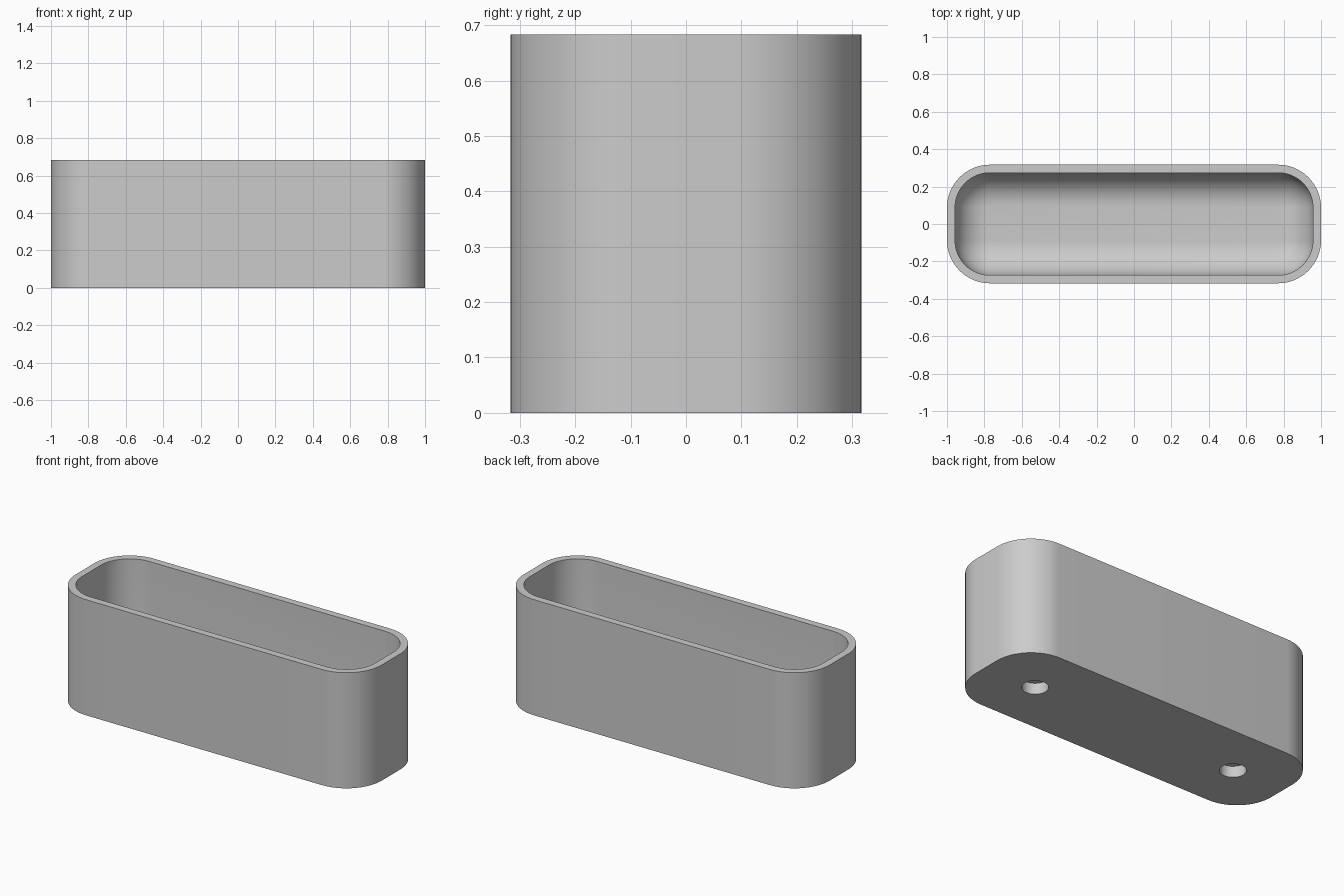
import bpy
import bmesh
from math import pi, sin, cos, radians

cube = bpy.data.objects.get("Cube")
if cube:
    bpy.data.objects.remove(cube, do_unlink=True)

HALF_X, HALF_Y, HEIGHT = 1.0, 0.317, 0.683
CORNER = 0.23        # outer corner radius
WALL = 0.043         # wall thickness
FLOOR = 0.11         # floor thickness
FILLET = 0.18        # rounding between inner wall and floor
HOLE_X, HOLE_R, HOLE_DEPTH = 0.67, 0.07, 0.065
SEGS = 16

grey = bpy.data.materials.new("plain grey")
grey.use_nodes = True
colour = (0.6, 0.6, 0.6, 1)
grey.diffuse_color = colour
grey.node_tree.nodes["Principled BSDF"].inputs["Base Color"].default_value = colour


def rounded_ring(bm, inset, z):
    """Ring of vertices along a rounded rectangle, inset from the outer outline."""
    r = CORNER - inset
    cx, cy = HALF_X - CORNER, HALF_Y - CORNER
    verts = []
    for q, (sx, sy) in enumerate([(1, 1), (-1, 1), (-1, -1), (1, -1)]):
        for i in range(SEGS + 1):
            a = (q + i / SEGS) * pi / 2
            verts.append(bm.verts.new((sx * cx + r * cos(a), sy * cy + r * sin(a), z)))
    return verts


# Trough body: outer wall, flat rim, inner wall, rounded floor
bm = bmesh.new()
levels = [(0, 0), (0, HEIGHT), (WALL, HEIGHT)]
for i in range(13):
    a = i / 12 * pi / 2
    levels.append((WALL + FILLET * (1 - cos(a)), FLOOR + FILLET * (1 - sin(a))))
rings = [rounded_ring(bm, inset, z) for inset, z in levels]
n = len(rings[0])
for low, high in zip(rings, rings[1:]):
    for i in range(n):
        j = (i + 1) % n
        bm.faces.new((low[i], low[j], high[j], high[i]))
bm.faces.new(rings[0][::-1])
bm.faces.new(rings[-1])
bmesh.ops.recalc_face_normals(bm, faces=bm.faces)
mesh = bpy.data.meshes.new("trough")
bm.to_mesh(mesh)
bm.free()
mesh.materials.append(grey)
trough = bpy.data.objects.new("trough", mesh)
bpy.context.collection.objects.link(trough)

# Two blind round holes in the underside
for side in (-1, 1):
    bpy.ops.mesh.primitive_cylinder_add(vertices=48, radius=HOLE_R, depth=2 * HOLE_DEPTH,
                                        location=(side * HOLE_X, 0, 0))
    cutter = bpy.context.object
    cutter.name = "hole_cutter"
    cutter.hide_render = True
    cutter.data.materials.append(grey)
    cut = trough.modifiers.new("hole", 'BOOLEAN')
    cut.operation = 'DIFFERENCE'
    cut.solver = 'EXACT'
    cut.object = cutter
    bpy.context.view_layer.objects.active = trough
    bpy.ops.object.modifier_apply(modifier=cut.name)
    bpy.data.objects.remove(cutter, do_unlink=True)

bpy.ops.object.select_all(action='DESELECT')
trough.select_set(True)
bpy.context.view_layer.objects.active = trough
bpy.ops.object.shade_smooth_by_angle(angle=radians(30))
